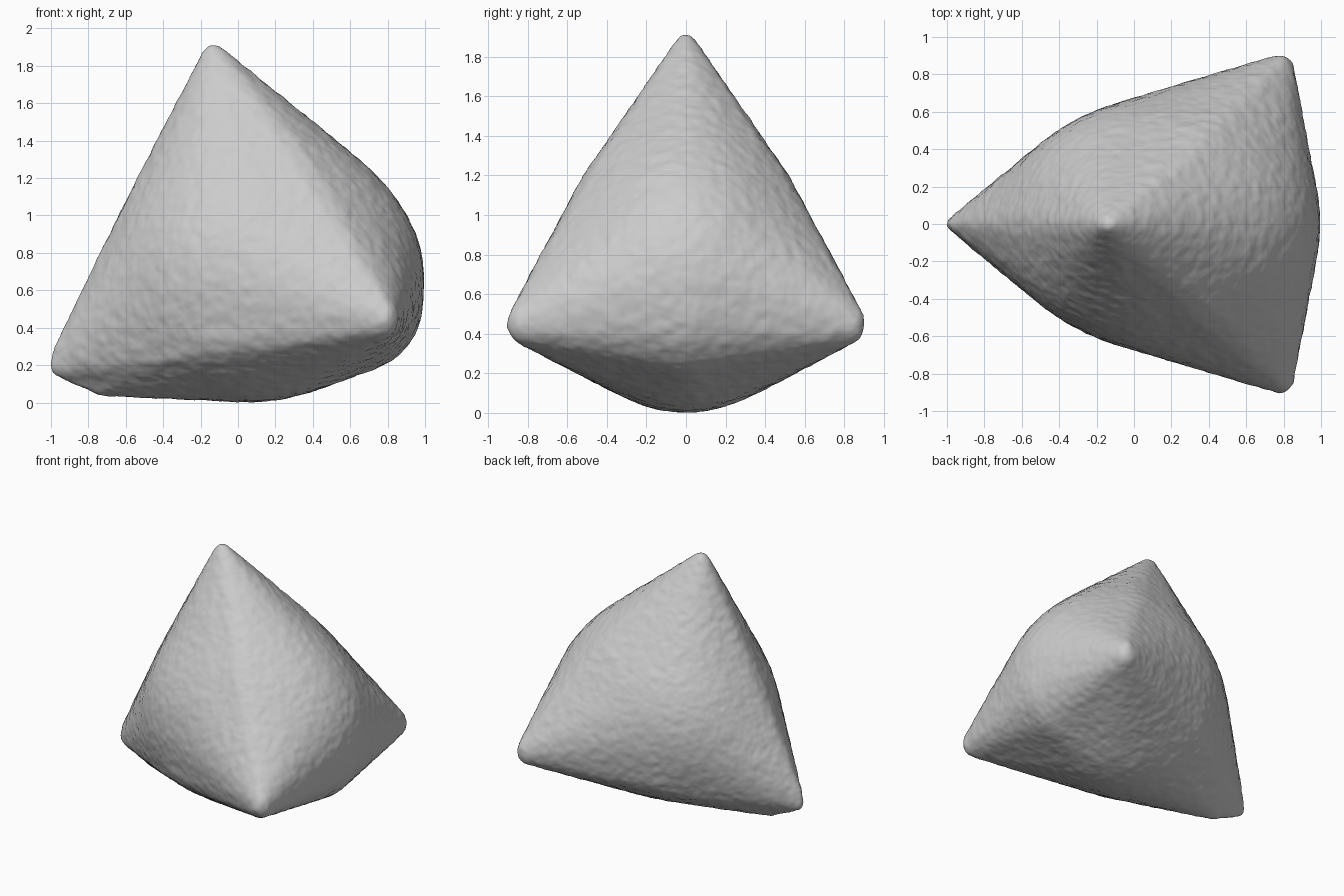
import bpy, bmesh
from itertools import combinations
from mathutils import Matrix, Vector

if "Cube" in bpy.data.objects:
    bpy.data.objects.remove(bpy.data.objects["Cube"])

bm = bmesh.new()


def ball(center, radii):
    """Add an ellipsoid that rounds off a corner or an edge."""
    m = Matrix.Translation(center) @ Matrix.Diagonal((*radii, 1))
    bmesh.ops.create_icosphere(bm, subdivisions=4, radius=1, matrix=m)


# Four corners: top, left, front right, back right
V = {"T": Vector((-0.13, 0, 1.85)), "L": Vector((-0.95, 0, 0.21)),
     "F": Vector((0.77, -0.83, 0.45)), "B": Vector((0.77, 0.83, 0.45))}
# Points the bowed edges and the bulging faces pass through
EDGE = {"TL": (-0.61, 0, 1.06), "FB": (0.95, 0, 0.40),
        "TB": (0.42, 0.46, 1.24), "LB": (-0.15, 0.52, 0.25)}
FACE = {"TFB": (0.88, 0, 1.04), "LFB": (0.2, 0, 0.012), "TLB": (-0.27, 0.54, 0.92)}
for table in (EDGE, FACE):
    for key, p in list(table.items()):
        table[key] = Vector(p)
        if "B" in key and "F" not in key:      # mirror to the front side
            table[key.replace("B", "F")] = Vector((p[0], -p[1], p[2]))


def bow(key):
    return EDGE[key] - (V[key[0]] + V[key[1]]) / 2


# Curved triangular patch over each face
N = 36
for face, target in FACE.items():
    pairs = ["".join(p) for p in combinations(face, 2)]
    flat = sum((V[c] for c in face), Vector()) / 3
    swell = target - flat - sum((bow(p) for p in pairs), Vector()) * 4 / 9
    for i in range(N + 1):
        for j in range(N + 1 - i):
            w = dict(zip(face, (i / N, j / N, (N - i - j) / N)))
            co = sum((V[c] * w[c] for c in face), Vector())
            for p in pairs:
                co += bow(p) * 4 * w[p[0]] * w[p[1]]
            co += swell * 27 * w[face[0]] * w[face[1]] * w[face[2]]
            bm.verts.new(co)

# Soft edges: a ball tucked just inside the middle of each edge
middle = Vector((0.12, 0, 0.75))
for key, p in EDGE.items():
    if key != "FB":
        ball(p + (middle - p).normalized() * 0.25, (0.25,) * 3)
ball((0.62, 0, 0.54), (0.37, 0.37, 0.38))

# Blunt corners
ball((-0.13, 0, 1.84), (0.07, 0.06, 0.075))
ball((-0.94, 0, 0.25), (0.055, 0.045, 0.07))
ball((-0.95, 0, 0.19), (0.055, 0.045, 0.055))
ball((-0.72, 0, 0.09), (0.06, 0.06, 0.055))
for side in (-1, 1):
    ball((0.78, side * 0.83, 0.45), (0.075, 0.075, 0.1))

# Stretch one taut skin over everything
hull = bmesh.ops.convex_hull(bm, input=bm.verts[:])
junk = {g for g in hull["geom_interior"] + hull["geom_unused"]
        if isinstance(g, bmesh.types.BMVert)}
bmesh.ops.delete(bm, geom=list(junk), context="VERTS")
bmesh.ops.recalc_face_normals(bm, faces=bm.faces[:])

mesh = bpy.data.meshes.new("rounded_pyramid_body")
bm.to_mesh(mesh)
bm.free()
body = bpy.data.objects.new("rounded_pyramid_body", mesh)
bpy.context.collection.objects.link(body)

# Even mesh, softened edges, slightly lumpy surface
remesh = body.modifiers.new("even_mesh", "REMESH")
remesh.mode = "VOXEL"
remesh.voxel_size = 0.016
remesh.use_smooth_shade = True
soft = body.modifiers.new("soft_edges", "SMOOTH")
soft.factor = 0.5
soft.iterations = 10
noise = bpy.data.textures.new("lumps", "CLOUDS")
noise.noise_scale = 0.06
lumps = body.modifiers.new("lumps", "DISPLACE")
lumps.texture = noise
lumps.texture_coords = "LOCAL"
lumps.strength = 0.012
lumps.mid_level = 0.5
